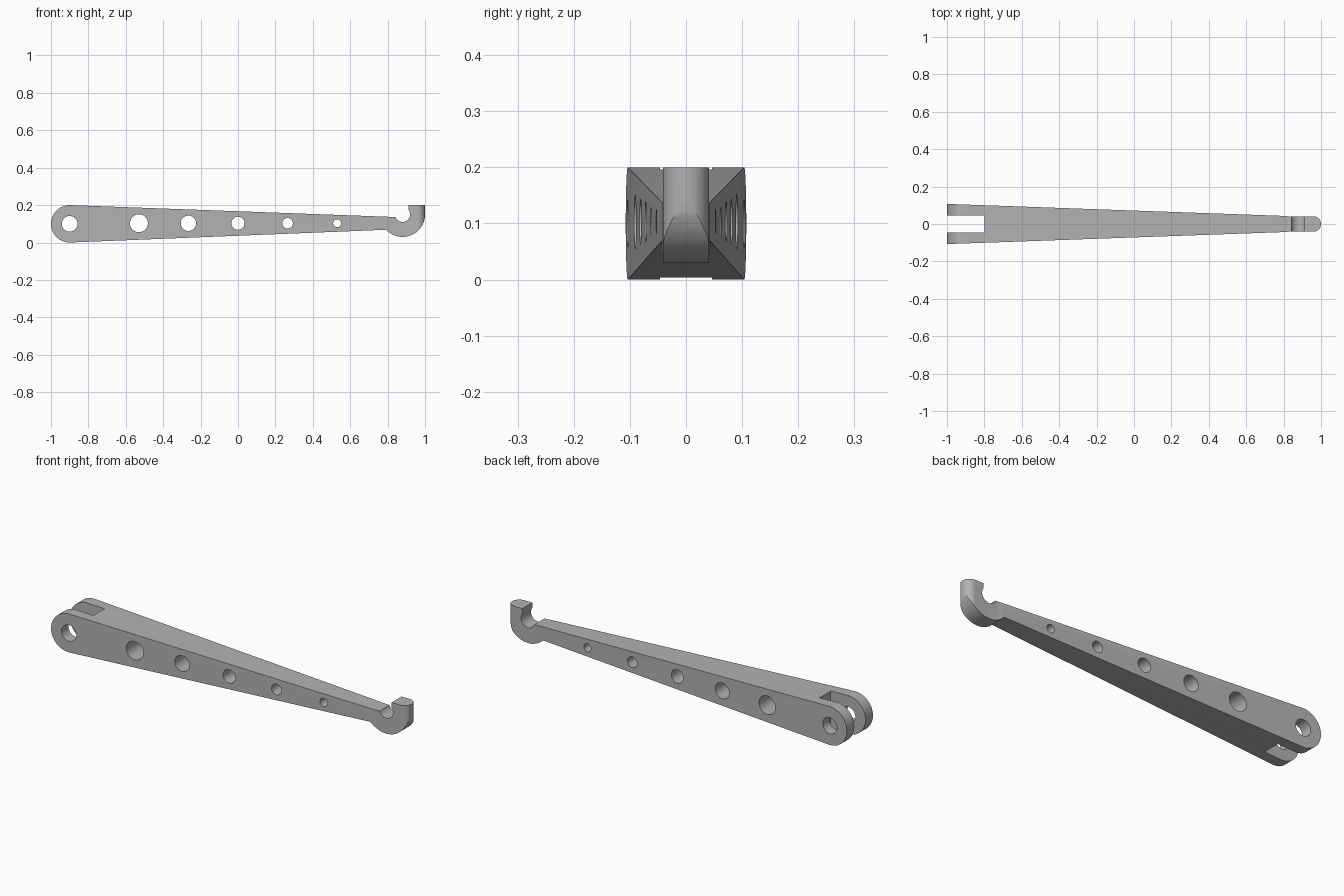
import bpy
import bmesh
from math import radians, cos, sin
from mathutils import Vector

if "Cube" in bpy.data.objects:
    bpy.data.objects.remove(bpy.data.objects["Cube"])


def arc(cx, cy, r, start, end, steps):
    """Points along a circle, angles in degrees."""
    angles = [radians(start + (end - start) * i / steps) for i in range(steps + 1)]
    return [(cx + r * cos(a), cy + r * sin(a)) for a in angles]


def prism(name, outline, low, high, axis):
    """Extrude a closed outline along y or z."""
    def place(u, v, h):
        return (u, h, v) if axis == "y" else (u, v, h)
    bm = bmesh.new()
    face = bm.faces.new([bm.verts.new(place(u, v, low)) for u, v in outline])
    grown = bmesh.ops.extrude_face_region(bm, geom=[face])
    moved = [g for g in grown["geom"] if isinstance(g, bmesh.types.BMVert)]
    bmesh.ops.translate(bm, verts=moved, vec=Vector(place(0, 0, high - low)))
    bmesh.ops.recalc_face_normals(bm, faces=bm.faces)
    mesh = bpy.data.meshes.new(name)
    bm.to_mesh(mesh)
    bm.free()
    obj = bpy.data.objects.new(name, mesh)
    bpy.context.collection.objects.link(obj)
    return obj


def combine(target, cutter, operation):
    """Apply a boolean and discard the cutter."""
    cutter.hide_render = True
    mod = target.modifiers.new(operation, "BOOLEAN")
    mod.operation, mod.object, mod.solver = operation, cutter, "EXACT"
    bpy.context.view_layer.objects.active = target
    bpy.ops.object.modifier_apply(modifier=mod.name)
    bpy.data.objects.remove(cutter)


# Side outline: round pivot end, tapered arm, open hook
side = arc(-0.9, 0.1, 0.1, 87.8, 272.2, 40)
side += arc(0.88, 0.15, 0.12, 223, 360, 36)
side += [(1.0, 0.2), (0.912, 0.2)]
side += arc(0.88, 0.15, 0.04, 37, -160, 36)
lever = prism("lever_arm", side, -0.2, 0.2, "y")

# Plan outline: forked end, taper and rounded tip
plan = [(-1.1, -0.111), (0.81, -0.043), (0.82, -0.041)]
plan += arc(0.959, 0, 0.041, -90, 90, 32)
plan += [(0.82, 0.041), (0.81, 0.043), (-1.1, 0.111)]
plan += [(-1.1, 0.046), (-0.8, 0.046), (-0.8, -0.046), (-1.1, -0.046)]
combine(lever, prism("plan_shape", plan, -0.1, 0.3, "z"), "INTERSECT")

# Pivot hole and shrinking row of lightening holes
holes = [(-0.9, 0.042), (-0.53, 0.048), (-0.265, 0.041),
         (0, 0.035), (0.265, 0.028), (0.53, 0.021)]
for x, radius in holes:
    ring = arc(x, 0.103 if x > -0.8 else 0.1, radius, 0, 360, 40)[:-1]
    combine(lever, prism("hole_cutter", ring, -0.3, 0.3, "y"), "DIFFERENCE")

# Grey finish
grey = bpy.data.materials.new("plain_grey")
grey.use_nodes = True
colour = (0.45, 0.45, 0.45, 1)
grey.diffuse_color = colour
grey.node_tree.nodes["Principled BSDF"].inputs["Base Color"].default_value = colour
lever.data.materials.clear()
lever.data.materials.append(grey)

# Smooth curved walls, keep edges sharp
bpy.ops.object.select_all(action="DESELECT")
lever.select_set(True)
bpy.context.view_layer.objects.active = lever
bpy.ops.object.shade_smooth_by_angle(angle=radians(30))
